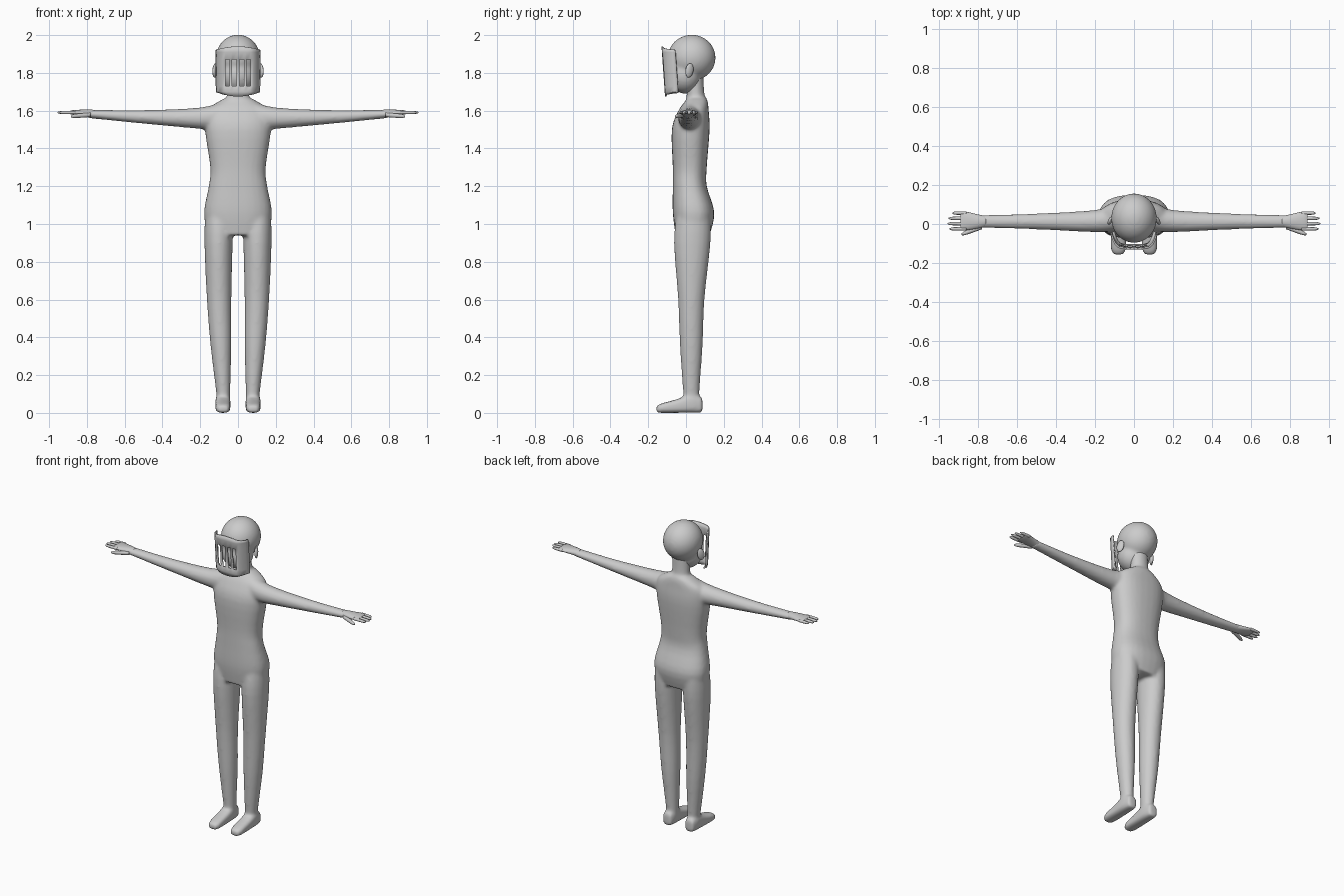
import bpy, bmesh
from math import sin, cos, pi, copysign
from mathutils import Matrix, Vector

if "Cube" in bpy.data.objects:
    bpy.data.objects.remove(bpy.data.objects["Cube"])

grey = bpy.data.materials.new("plain grey")
grey.use_nodes = True
grey.diffuse_color = (.6, .6, .6, 1)
grey.node_tree.nodes["Principled BSDF"].inputs["Base Color"].default_value = grey.diffuse_color

SIDES = {"left": 1, "right": -1}


def spline(rows, steps=4):
    """Smooth in-between sections through the given ones."""
    keys = [Vector(row) for row in rows]
    keys = [keys[0]] + keys + [keys[-1]]
    for before, start, end, after in zip(keys, keys[1:], keys[2:], keys[3:]):
        for step in range(steps):
            t = step / steps
            slope_in, slope_out = (end - before) / 2, (after - start) / 2
            blend = t * t * (3 - 2 * t)
            yield (start.lerp(end, blend) + slope_in * t * (1 - t) ** 2
                   - slope_out * t * t * (1 - t))
    yield keys[-1]


def loft(bm, axis, rows, side=1, power=2.0, count=20):
    """Closed tube along an axis; row = (position, centre a, radius a, centre b, radius b)."""
    rings = []
    for along, centre_a, radius_a, centre_b, radius_b in spline(rows):
        ring = []
        for i in range(count):
            c, s = cos(2 * pi * i / count), sin(2 * pi * i / count)
            a = centre_a + radius_a * copysign(abs(c) ** (2 / power), c)
            b = centre_b + radius_b * copysign(abs(s) ** (2 / power), s)
            x, y, z = {"x": (along, a, b), "y": (a, along, b), "z": (a, b, along)}[axis]
            ring.append(bm.verts.new((side * x, y, z)))
        rings.append(ring)
    for ring, following in zip(rings, rings[1:]):
        for i in range(count):
            j = (i + 1) % count
            bm.faces.new((ring[i], ring[j], following[j], following[i]))
    bm.faces.new(rings[0])
    bm.faces.new(rings[-1])


def ellipsoid(bm, centre, radii, turn=Matrix()):
    place = Matrix.Translation(centre) @ turn @ Matrix.Diagonal((*radii, 1))
    bmesh.ops.create_uvsphere(bm, u_segments=32, v_segments=20, radius=1, matrix=place)


def finish(bm, name):
    bmesh.ops.recalc_face_normals(bm, faces=bm.faces)
    for face in bm.faces:
        face.smooth = True
    mesh = bpy.data.meshes.new(name)
    bm.to_mesh(mesh)
    bm.free()
    mesh.materials.append(grey)
    ob = bpy.data.objects.new(name, mesh)
    bpy.context.collection.objects.link(ob)
    return ob


def fuse(ob):
    """Weld overlapping volumes into one soft skin."""
    remesh = ob.modifiers.new("fuse", "REMESH")
    remesh.mode, remesh.voxel_size, remesh.use_smooth_shade = "VOXEL", .009, True
    soften = ob.modifiers.new("soften", "SMOOTH")
    soften.factor, soften.iterations = .5, 9


# Body: torso, neck, arms, legs and feet
body = bmesh.new()
torso = [(.94, .16, .035, .09), (1.06, .18, .04, .11), (1.2, .155, .02, .09),
         (1.3, .147, .02, .09), (1.5, .175, .025, .1), (1.6, .165, .04, .08),
         (1.65, .1, .055, .06), (1.67, .06, .055, .05)]
loft(body, "z", [(z, 0, width, y, depth) for z, width, y, depth in torso], power=2.4, count=28)
loft(body, "z", [(1.6, 0, .065, .055, .055), (1.7, 0, .057, .05, .047), (1.8, 0, .057, .045, .047)])

arm = [(.08, .035, .07, 1.57, .08), (.2, .015, .057, 1.56, .057),
       (.5, .013, .041, 1.567, .036), (.8, .013, .032, 1.583, .022)]
leg = [(.06, .078, .037, .035, .047), (.1, .078, .037, .028, .043), (.35, .09, .055, .028, .06),
       (.6, .1, .065, .028, .07), (.9, .103, .075, .033, .097), (1.05, .1, .075, .04, .09)]
foot = [(-.157, .024, .018), (-.13, .038, .025), (-.05, .04, .036), (.03, .04, .05), (.087, .03, .04)]
for side in SIDES.values():
    loft(body, "x", arm, side)
    loft(body, "z", leg, side)
    # Soles rest on the floor, so each half height is also its centre
    loft(body, "y", [(y, .08, width, half, half) for y, width, half in foot], side, power=3)
fuse(finish(body, "body"))

# Head: round skull with a jaw reaching forward
head = bmesh.new()
ellipsoid(head, (0, .03, 1.88), (.117, .127, .122))
ellipsoid(head, (0, -.005, 1.79), (.1, .09, .1))
fuse(finish(head, "head"))

palm = [(.76, .013, .028, 1.582, .022), (.8, .013, .036, 1.586, .02),
        (.87, .016, .049, 1.59, .013), (.89, .016, .044, 1.59, .008)]


def finger(bm, root, tip, radius, side):
    """Tapered digit with a rounded end."""
    root, tip = Vector(root), Vector(tip)
    rows = []
    for along, scale in ((0, 1), (.5, 1), (.85, .85), (1, .35)):
        x, y, z = root.lerp(tip, along)
        rows.append((x, y, radius * scale, z, radius * scale))
    loft(bm, "x", rows, side, count=10)


for label, side in SIDES.items():
    # Hand: palm, four fingers and a thumb
    hand = bmesh.new()
    loft(hand, "x", palm, side)
    for i, tip in enumerate((.93, .95, .955, .945)):
        y = .056 - i * .027
        finger(hand, (.86, y, 1.59), (tip, y, 1.59), .009, side)
    finger(hand, (.78, -.015, 1.578), (.885, -.053, 1.57), .012, side)
    finish(hand, label + "_hand")

    # Ear: flat shell leaning away from the skull
    ear = bmesh.new()
    turn = Matrix.Rotation(side * .5, 4, "Z") @ Matrix.Rotation(-.2, 4, "X")
    ellipsoid(ear, (side * .121, .018, 1.813), (.011, .023, .038), turn)
    finish(ear, label + "_ear")

# Mask: curved face plate with four upright slots
slots = (-.055, -.02, .02, .055)
half_width, slot_half = .114, .011
columns = [edge for x in slots for edge in (x - slot_half, x + slot_half)]
columns = [-half_width, -.107, -.095, -.08, *columns, .08, .095, .107, half_width]
heights = [1.675, 1.7, 1.73, 1.87, 1.91, 1.94]
bm = bmesh.new()
grid = []
for z in heights:
    row = []
    for x in columns:
        edge = abs(x) / half_width
        y = -.118 + .068 * edge ** 6 - .07 * (z - 1.83)
        # Rounded chin, lowered temples
        lift = {heights[0]: .022, heights[-1]: -.018}.get(z, 0) * edge ** 2
        narrow = .88 if z == heights[0] else 1
        row.append(bm.verts.new((x * narrow, y, z + lift)))
    grid.append(row)
for low, high, z in zip(grid, grid[1:], heights):
    for i in range(len(columns) - 1):
        middle = (columns[i] + columns[i + 1]) / 2
        in_slot = z == 1.73 and any(abs(middle - x) < slot_half / 2 for x in slots)
        if not in_slot:
            bm.faces.new((low[i], low[i + 1], high[i + 1], high[i]))
mask = finish(bm, "face_mask")
plate = mask.modifiers.new("thickness", "SOLIDIFY")
plate.thickness, plate.offset = .008, 0
bpy.ops.object.select_all(action="DESELECT")
mask.select_set(True)
bpy.context.view_layer.objects.active = mask
bpy.ops.object.shade_smooth_by_angle(angle=.7)
